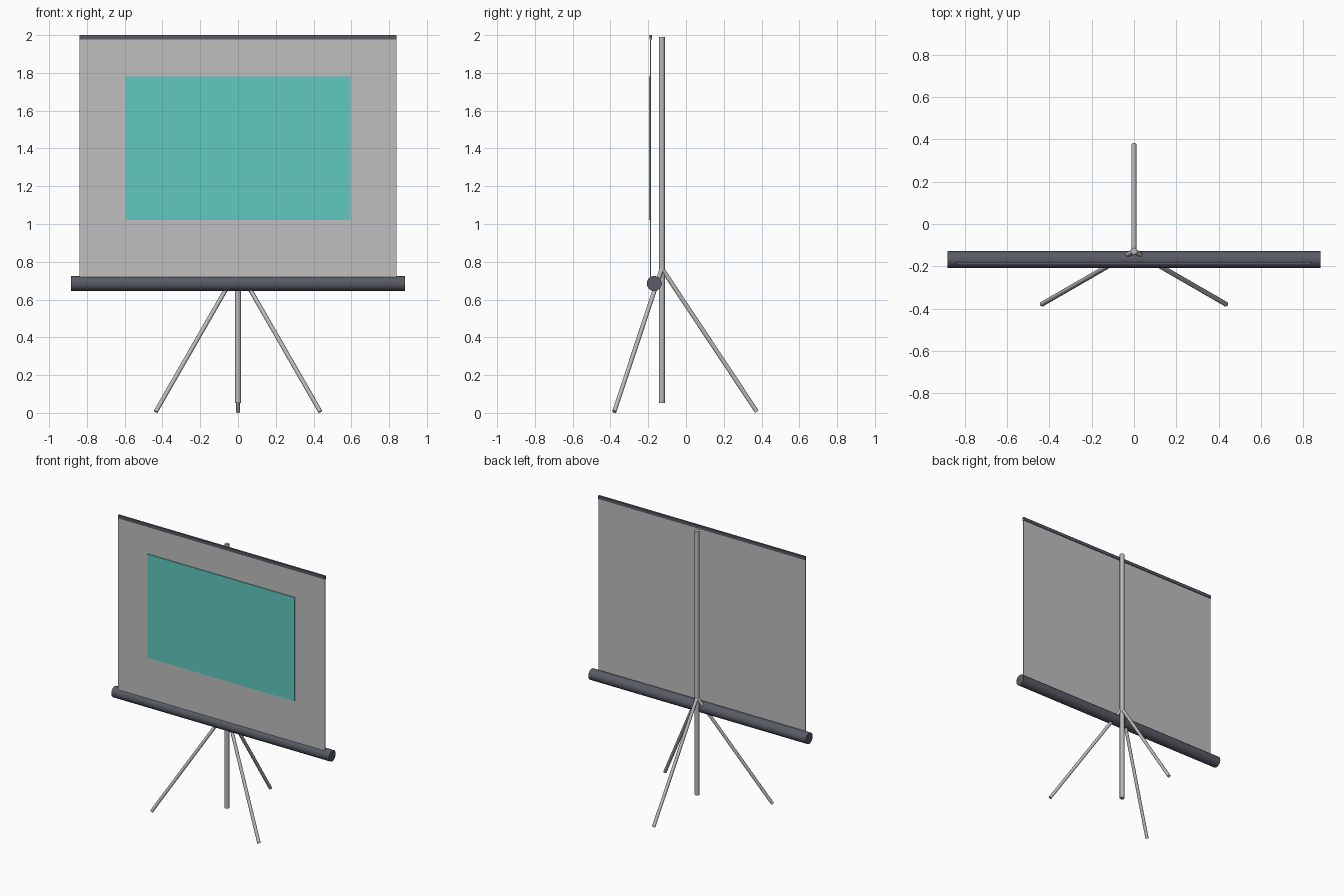
import bpy
import math
from mathutils import Vector

cube = bpy.data.objects.get("Cube")
if cube:
    bpy.data.objects.remove(cube, do_unlink=True)


def material(name, rgb):
    mat = bpy.data.materials.new(name)
    mat.use_nodes = True
    mat.diffuse_color = (*rgb, 1)
    mat.node_tree.nodes["Principled BSDF"].inputs["Base Color"].default_value = (*rgb, 1)
    return mat


fabric = material("screen grey", (0.52, 0.52, 0.52))
metal = material("metal grey", (0.50, 0.50, 0.50))
dark = material("dark slate", (0.10, 0.105, 0.13))
teal = material("teal", (0.115, 0.59, 0.53))


def box(name, low, high, mat):
    low, high = Vector(low), Vector(high)
    bpy.ops.mesh.primitive_cube_add(size=1, location=(low + high) / 2)
    obj = bpy.context.object
    obj.name = name
    obj.scale = high - low
    bpy.ops.object.transform_apply(location=False, rotation=False, scale=True)
    obj.data.materials.append(mat)


def rod(name, start, end, radius, mat, sides=16):
    start, end = Vector(start), Vector(end)
    axis = end - start
    bpy.ops.mesh.primitive_cylinder_add(vertices=sides, radius=radius, depth=axis.length,
                                        location=(start + end) / 2)
    obj = bpy.context.object
    obj.name = name
    obj.rotation_euler = axis.to_track_quat("Z", "Y").to_euler()
    bpy.ops.object.shade_smooth_by_angle(angle=math.radians(40))
    obj.data.materials.append(mat)


# Roller case, fabric sheet, top batten and projected picture
rod("roller_case", (-0.883, -0.168, 0.685), (0.883, -0.168, 0.685), 0.04, dark, 20)
box("screen_sheet", (-0.84, -0.190, 0.69), (0.84, -0.184, 1.985), fabric)
box("top_batten", (-0.84, -0.194, 1.977), (0.84, -0.179, 2.0), dark)
box("picture_panel", (-0.595, -0.197, 1.02), (0.595, -0.190, 1.78), teal)

# Upright pole and three splayed legs
hub_y = -0.128
rod("pole", (0, hub_y, 0.053), (0, hub_y, 1.99), 0.016, metal)
for name, degrees in (("rear_leg", 90), ("right_leg", 210), ("left_leg", 330)):
    a = math.radians(degrees)
    foot = (0.503 * math.cos(a), hub_y + 0.503 * math.sin(a), 0.0065)
    rod(name, (0, hub_y, 0.765), foot, 0.0115, metal, 12)
